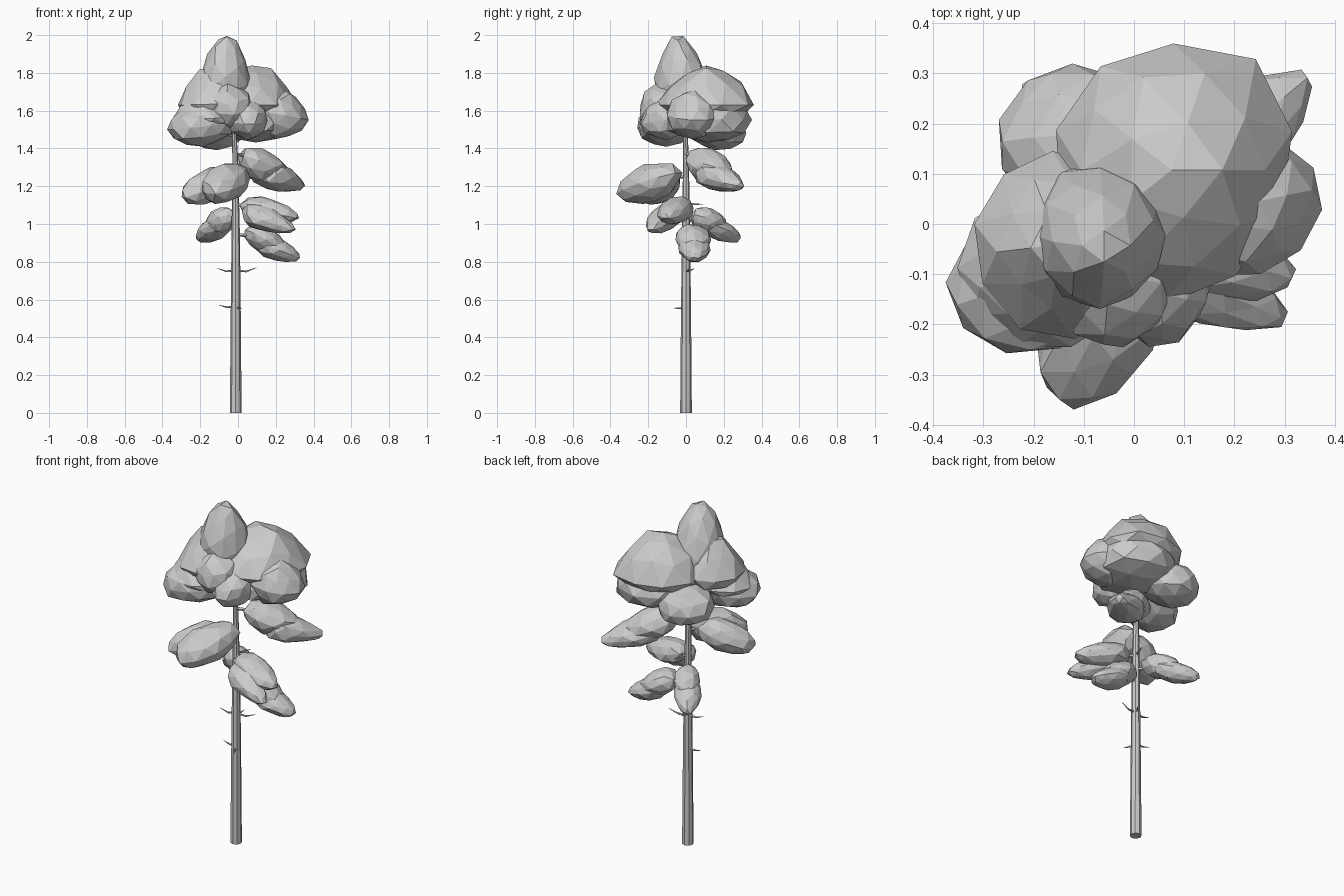
import bpy, bmesh, random
from mathutils import Vector, Quaternion

random.seed(4)


def finish(name, bm):
    bmesh.ops.recalc_face_normals(bm, faces=bm.faces)
    me = bpy.data.meshes.new(name)
    bm.to_mesh(me)
    bm.free()
    ob = bpy.data.objects.new(name, me)
    bpy.context.collection.objects.link(ob)
    return ob


def clump(name, a, b, w, h, taper=0.3, flat=1.0, peak=0.0):
    """Faceted foliage clump stretched from a to b, half width w, half height h.
    flat squashes the underside, peak narrows the upper half into a dome."""
    a, b = Vector(a), Vector(b)
    axis = (b - a) / 2
    fwd = axis.normalized()
    side = Vector((0, 0, 1)).cross(fwd)
    side = side.normalized() if side.length > 0.3 else Vector((0, 1, 0))
    up = fwd.cross(side)
    bm = bmesh.new()
    bmesh.ops.create_icosphere(bm, subdivisions=2, radius=1.0)
    for v in bm.verts:
        p = v.co * random.uniform(0.95, 1.07)
        k = 1.03 - taper * p.x
        s = 1 - peak * max(p.z, 0)
        z = p.z * (flat if p.z < 0 else 1)
        v.co = (a + b) / 2 + axis * p.x * s + side * (w * k * s * p.y) + up * (h * k * z)
    return finish(name, bm)


def tube(name, pts, radii, sides):
    """Tapered polygonal tube through points."""
    bm = bmesh.new()
    pts = [Vector(p) for p in pts]
    rings = []
    q = Vector((0, 0, 1)).rotation_difference(pts[-1] - pts[0])
    if name == "trunk":
        q = Quaternion()
    for p, r in zip(pts, radii):
        c = bmesh.ops.create_circle(bm, segments=sides, radius=r)['verts']
        for v in c:
            v.co = p + q @ v.co
        rings.append(c)
    for r, s in zip(rings, rings[1:]):
        for i in range(sides):
            j = (i + 1) % sides
            bm.faces.new((r[i], r[j], s[j], s[i]))
    bm.faces.new(rings[0][::-1])
    bm.faces.new(rings[-1])
    return finish(name, bm)


# Trunk
TX = -0.012
tube("trunk", [(TX, 0, 0), (TX, 0, 0.5), (TX, 0, 0.95), (TX - 0.003, 0, 1.35), (-0.03, -0.01, 1.75)],
     [0.031, 0.027, 0.022, 0.015, 0.007], 8)

# Crown: pointed top over domes with a flat rim, each sitting on a lower clump
clump("crown_top", (-0.075, 0.0, 1.56), (-0.06, -0.045, 1.995), 0.135, 0.13, 0.32)
clump("crown_dome_upper", (-0.01, -0.14, 1.63), (0.16, 0.355, 1.63), 0.235, 0.205, -0.1, 0.4, 0.3)
clump("crown_dome_lower", (0.02, -0.12, 1.56), (0.17, 0.345, 1.55), 0.215, 0.12, -0.08)
clump("crown_right", (0.08, 0.01, 1.60), (0.365, 0.07, 1.55), 0.14, 0.13, 0.1, 0.9, 0.2)
clump("crown_left_upper", (0.03, -0.02, 1.64), (-0.31, -0.06, 1.63), 0.18, 0.20, 0.0, 0.5, 0.4)
clump("crown_left_outer_upper", (0.0, -0.03, 1.57), (-0.35, -0.14, 1.55), 0.16, 0.14, -0.03, 0.4, 0.4)
clump("crown_left_outer", (-0.02, -0.05, 1.54), (-0.365, -0.165, 1.50), 0.145, 0.105, -0.05)
clump("crown_back_left", (-0.06, 0.02, 1.52), (-0.17, 0.31, 1.48), 0.15, 0.105, 0.0)
clump("crown_front", (-0.04, 0.0, 1.66), (-0.06, -0.24, 1.58), 0.12, 0.12, 0.05)
clump("crown_front_right", (0.04, 0.0, 1.57), (0.06, -0.24, 1.53), 0.10, 0.10, 0.1)

# Drooping lower foliage: each branch carries two overlapping clumps
clump("leaf_upper_right_inner", (0.01, 0.04, 1.36), (0.26, 0.22, 1.24), 0.10, 0.085, 0.1)
clump("leaf_upper_right_outer", (0.09, 0.08, 1.28), (0.35, 0.295, 1.20), 0.095, 0.068, 0.38)
clump("leaf_upper_left_inner", (0.02, -0.04, 1.27), (-0.15, -0.35, 1.16), 0.11, 0.098, 0.05)
clump("leaf_upper_left_outer", (-0.03, -0.06, 1.26), (-0.295, -0.22, 1.14), 0.09, 0.085, 0.1)
clump("leaf_mid_right_inner", (0.02, -0.02, 1.10), (0.32, -0.11, 1.03), 0.085, 0.066, 0.3)
clump("leaf_mid_right_outer", (0.02, -0.07, 1.07), (0.30, -0.19, 0.97), 0.075, 0.062, 0.35)
clump("leaf_mid_left_inner", (-0.03, 0.03, 1.05), (-0.15, 0.21, 0.98), 0.07, 0.065, 0.05)
clump("leaf_mid_left_outer", (-0.07, 0.08, 1.01), (-0.21, 0.29, 0.92), 0.07, 0.055, 0.25)
clump("leaf_low_right_inner", (0.04, 0.03, 0.97), (0.25, 0.045, 0.86), 0.088, 0.066, 0.15)
clump("leaf_low_right_outer", (0.10, 0.04, 0.90), (0.33, 0.05, 0.82), 0.08, 0.057, 0.3)

# Branches from trunk into the foliage
branches = [(0.13, 0.12, 1.32, 1.37), (-0.09, -0.14, 1.24, 1.25), (0.15, -0.06, 1.07, 1.10),
            (-0.09, 0.12, 1.01, 1.02), (0.13, 0.04, 0.92, 0.945), (0.12, 0.12, 1.55, 1.48),
            (-0.15, -0.10, 1.55, 1.48)]
for i, (x, y, z, z0) in enumerate(branches):
    tube(f"branch_{i + 1}", [(TX, 0, z0), (x / 2, y / 2, z0 - (z0 - z) * 0.3), (x, y, z)],
         [0.010, 0.008, 0.005], 5)

# Dead twigs on the bare trunk
twigs = [(0.10, 0.02, 0.77, 0.755), (-0.11, -0.01, 0.765, 0.755), (-0.10, 0.01, 0.57, 0.565),
         (0.02, -0.065, 0.555, 0.56), (0.02, 0.09, 1.105, 1.11), (0.01, 0.045, 0.765, 0.76)]
for i, (x, y, z, z0) in enumerate(twigs):
    mid = (TX + (x - TX) * 0.5, y * 0.5, z0 - 0.006)
    tube(f"twig_{i + 1}", [(TX, 0, z0), mid, (x, y, z)], [0.007, 0.005, 0.001], 5)
